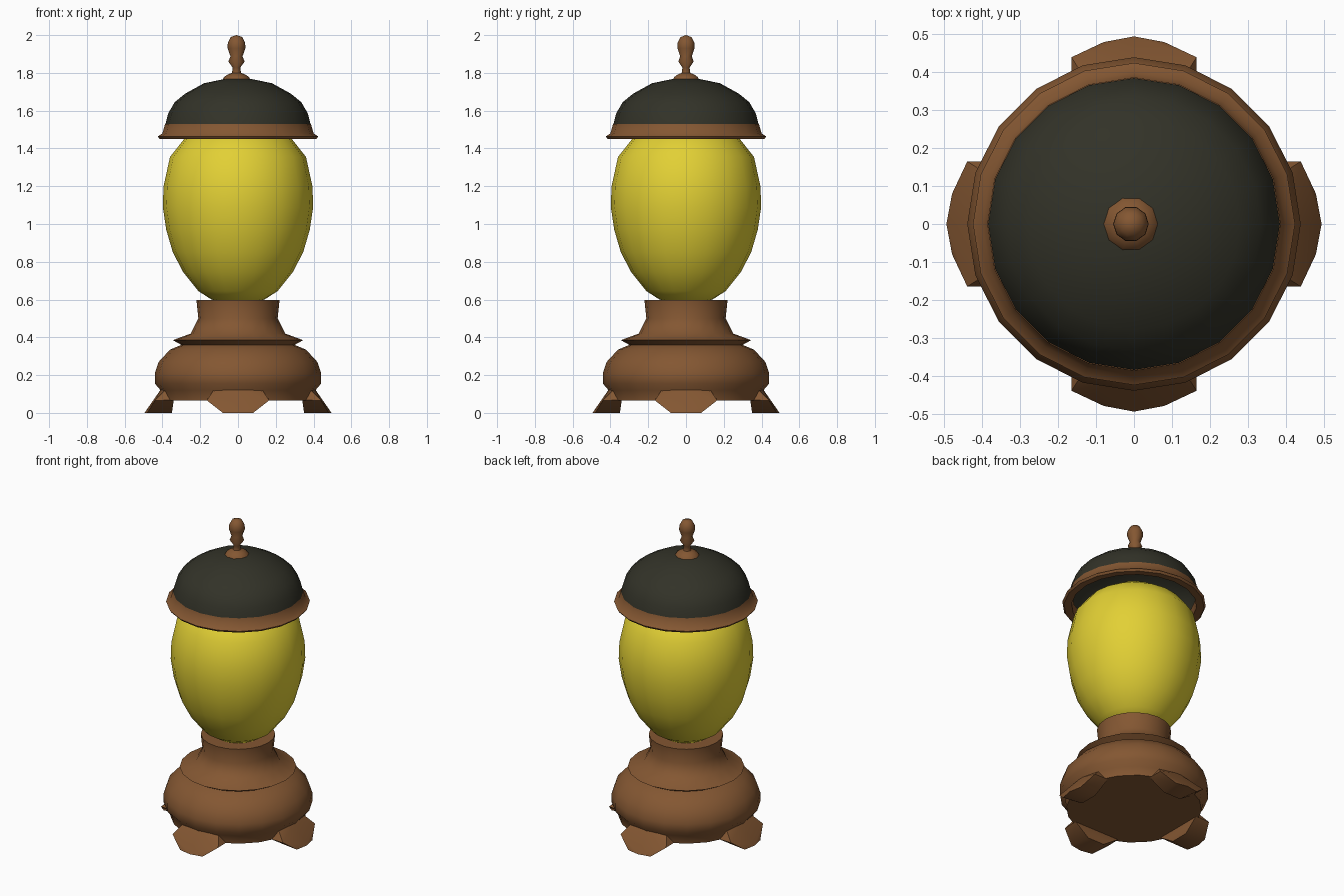
import bpy
import bmesh
import math
from mathutils import Matrix

cube = bpy.data.objects.get("Cube")
if cube:
    bpy.data.objects.remove(cube, do_unlink=True)


def make_material(name, colour):
    mat = bpy.data.materials.new(name)
    mat.use_nodes = True
    mat.diffuse_color = (*colour, 1)
    mat.node_tree.nodes["Principled BSDF"].inputs["Base Color"].default_value = (*colour, 1)
    return mat


brown = make_material("warm brown", (0.23, 0.095, 0.032))
yellow = make_material("lamp yellow", (0.76, 0.63, 0.035))
dark = make_material("dark olive", (0.032, 0.032, 0.021))


def finish(bm, name, mat, angle):
    mesh = bpy.data.meshes.new(name)
    bm.to_mesh(mesh)
    bm.free()
    mesh.materials.append(mat)
    obj = bpy.data.objects.new(name, mesh)
    bpy.context.collection.objects.link(obj)
    bpy.ops.object.select_all(action='DESELECT')
    obj.select_set(True)
    bpy.context.view_layer.objects.active = obj
    bpy.ops.object.shade_smooth_by_angle(angle=math.radians(angle))
    return obj


def lathe(name, mat, profile, sides=20, x=0.0, angle=50):
    """Spin a (radius, height) profile, listed bottom to top, around z."""
    bm = bmesh.new()
    verts = [bm.verts.new((r, 0, z)) for r, z in profile]
    edges = [bm.edges.new(pair) for pair in zip(verts, verts[1:])]
    bmesh.ops.spin(bm, geom=verts + edges, cent=(0, 0, 0), axis=(0, 0, 1),
                   angle=math.tau, steps=sides, use_merge=True)
    bmesh.ops.remove_doubles(bm, verts=bm.verts, dist=0.0005)
    bmesh.ops.recalc_face_normals(bm, faces=bm.faces)
    bmesh.ops.translate(bm, verts=bm.verts, vec=(x, 0, 0))
    return finish(bm, name, mat, angle)


# Turned pedestal with a thin lip and a narrow collar
lathe("base", brown, [
    (0, 0.066), (0.40, 0.066), (0.41, 0.12), (0.44, 0.155), (0.44, 0.21),
    (0.42, 0.27), (0.36, 0.335), (0.30, 0.36), (0.345, 0.385),
    (0.25, 0.42), (0.21, 0.50), (0.22, 0.598), (0.18, 0.598), (0, 0.59)])

# Four splayed feet, one on each axis
for label, turn in (("left", 0), ("back", 90), ("right", 180), ("front", 270)):
    bm = bmesh.new()
    bm.verts.new((0.495, 0, 0))
    bm.verts.new((0.405, 0, 0.13))
    for side in (-1, 1):
        for px, py, pz in ((0.48, 0.08, 0), (0.35, 0.06, 0), (0.44, 0.165, 0.066),
                           (0.34, 0.165, 0.068), (0.385, 0.13, 0.12)):
            bm.verts.new((px, py * side, pz))
    hull = bmesh.ops.convex_hull(bm, input=bm.verts)
    bmesh.ops.recalc_face_normals(bm, faces=bm.faces)
    bmesh.ops.rotate(bm, verts=bm.verts, cent=(0, 0, 0),
                     matrix=Matrix.Rotation(math.radians(turn), 3, 'Z'))
    finish(bm, label + "_foot", brown, 50)

# Egg-shaped glowing body
lathe("glass_egg", yellow, [
    (0, 0.57), (0.14, 0.60), (0.21, 0.645), (0.29, 0.745), (0.345, 0.85),
    (0.38, 0.97), (0.398, 1.09), (0.394, 1.20), (0.36, 1.355),
    (0.285, 1.45), (0.16, 1.53), (0, 1.56)], angle=60)

# Open dome cap
lathe("dome", dark, [
    (0.385, 1.525), (0.37, 1.585), (0.335, 1.645), (0.28, 1.69),
    (0.18, 1.745), (0.07, 1.768), (0, 1.772)], angle=60)

# Flared rim under the dome
lathe("dome_rim", brown, [
    (0.365, 1.51), (0.37, 1.452), (0.415, 1.45), (0.425, 1.463),
    (0.40, 1.48), (0.386, 1.53)], angle=40)

# Small turned finial
lathe("finial", brown, [
    (0.075, 1.76), (0.066, 1.778), (0.045, 1.792), (0.024, 1.80),
    (0.02, 1.828), (0.043, 1.86), (0.032, 1.888), (0.047, 1.93),
    (0.046, 1.96), (0.03, 1.99), (0, 2.0)], sides=10, x=-0.008, angle=60)
